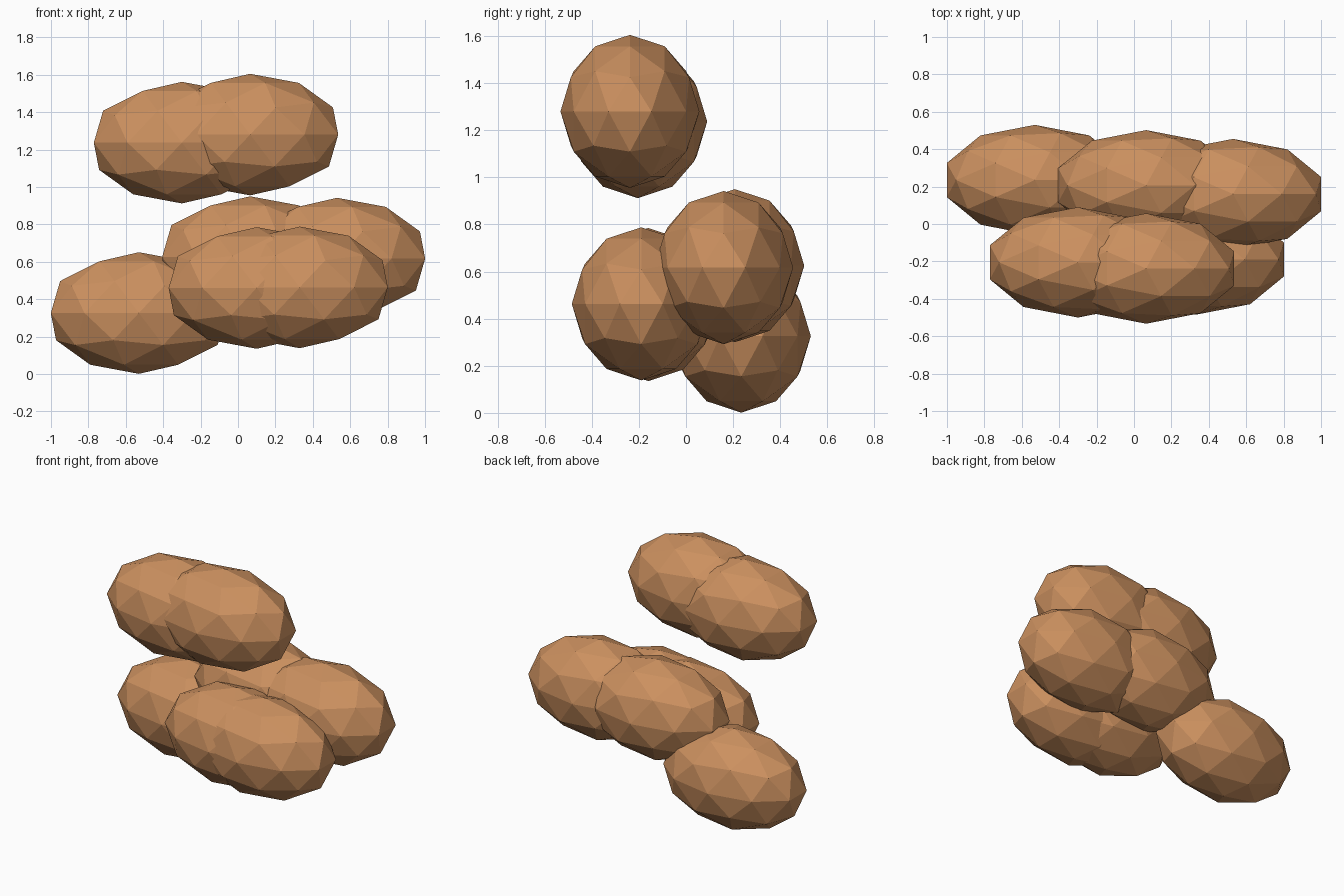
import bpy

cube = bpy.data.objects.get("Cube")
if cube:
    bpy.data.objects.remove(cube, do_unlink=True)

# One warm brown for every lump
brown = bpy.data.materials.new("warm_brown")
brown.use_nodes = True
colour = (0.60, 0.28, 0.115, 1.0)
brown.diffuse_color = colour
bsdf = next(n for n in brown.node_tree.nodes if n.type == "BSDF_PRINCIPLED")
bsdf.inputs["Base Color"].default_value = colour
bsdf.inputs["Roughness"].default_value = 0.9

RADII = (0.495, 0.295, 0.325)


def lump(name, centre):
    """Faceted, stretched ball."""
    bpy.ops.mesh.primitive_ico_sphere_add(subdivisions=2, radius=1, location=centre)
    ob = bpy.context.object
    ob.name = name
    ob.scale = RADII
    bpy.ops.object.transform_apply(location=False, rotation=False, scale=True)
    bpy.ops.object.shade_flat()
    ob.data.materials.append(brown)


# Lumps from the ground up
lumps = {
    "bottom_lump": (-0.53, 0.235, 0.326),
    "lower_front_lump_right": (0.10, -0.16, 0.46),
    "lower_front_lump_left": (0.33, -0.19, 0.463),
    "middle_back_lump_right": (0.065, 0.207, 0.625),
    "middle_back_lump_left": (0.53, 0.16, 0.617),
    "top_lump_right": (-0.30, -0.205, 1.237),
    "top_lump_left": (0.065, -0.238, 1.28),
}
for part, centre in lumps.items():
    lump(part, centre)
